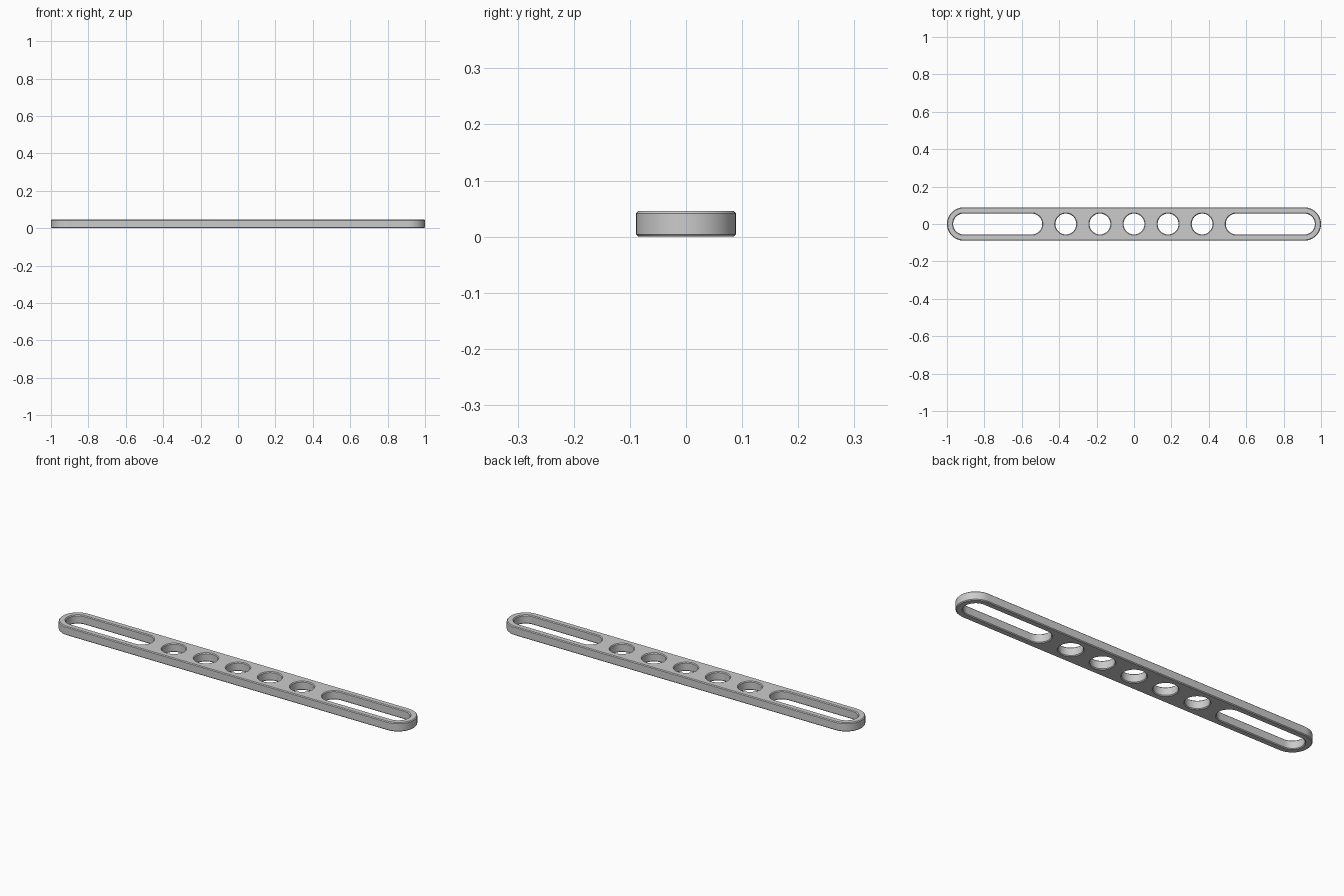
import bpy, bmesh
from math import pi, cos, sin

cube = bpy.data.objects.get("Cube")
if cube:
    bpy.data.objects.remove(cube, do_unlink=True)

PITCH = 0.1822       # spacing of the hole centres
HALF_WIDTH = 0.0889
HOLE_RADIUS = 0.0558
HEIGHT = 0.0456
CHAMFER = 0.004
STEPS = 24           # segments per half circle

grey = bpy.data.materials.new("light grey")
grey.use_nodes = True
colour = (0.6, 0.6, 0.6, 1)
grey.diffuse_color = colour
grey.node_tree.nodes["Principled BSDF"].inputs["Base Color"].default_value = colour


def add_capsule(curve, x0, x1, radius):
    """Closed outline of a slot running from x0 to x1 (a circle if equal)."""
    points = []
    for centre, start in ((x1, -pi / 2), (x0, pi / 2)):
        for i in range(STEPS + 1):
            if x0 == x1 and i == STEPS:
                continue
            a = start + pi * i / STEPS
            points.append((centre + radius * cos(a), radius * sin(a), 0, 1))
    spline = curve.splines.new('POLY')
    spline.points.add(len(points) - 1)
    for p, co in zip(spline.points, points):
        p.co = co
    spline.use_cyclic_u = True


# Flat outline: rounded bar, two long slots and five round holes
outline = bpy.data.curves.new("bar_outline", 'CURVE')
outline.dimensions = '2D'
outline.fill_mode = 'BOTH'
end = 1 - HALF_WIDTH
add_capsule(outline, -end, end, HALF_WIDTH)
add_capsule(outline, -end, -3 * PITCH, HOLE_RADIUS)
add_capsule(outline, 3 * PITCH, end, HOLE_RADIUS)
for k in range(-2, 3):
    add_capsule(outline, k * PITCH, k * PITCH, HOLE_RADIUS)

# Thickness with a small chamfer on every rim
outline.extrude = HEIGHT / 2 - CHAMFER
outline.bevel_depth = CHAMFER
outline.bevel_resolution = 0
outline.offset = -CHAMFER

bar = bpy.data.objects.new("slotted_bar", outline)
bpy.context.collection.objects.link(bar)
bar.location.z = HEIGHT / 2
bpy.ops.object.select_all(action='DESELECT')
bar.select_set(True)
bpy.context.view_layer.objects.active = bar
bpy.ops.object.convert(target='MESH')
bar = bpy.context.object

# Weld caps to walls and face everything outward
bm = bmesh.new()
bm.from_mesh(bar.data)
bmesh.ops.remove_doubles(bm, verts=bm.verts, dist=0.0002)
bmesh.ops.recalc_face_normals(bm, faces=bm.faces)
bm.to_mesh(bar.data)
bm.free()
bar.data.materials.clear()
bar.data.materials.append(grey)
bpy.ops.object.shade_smooth_by_angle(angle=pi / 6)
